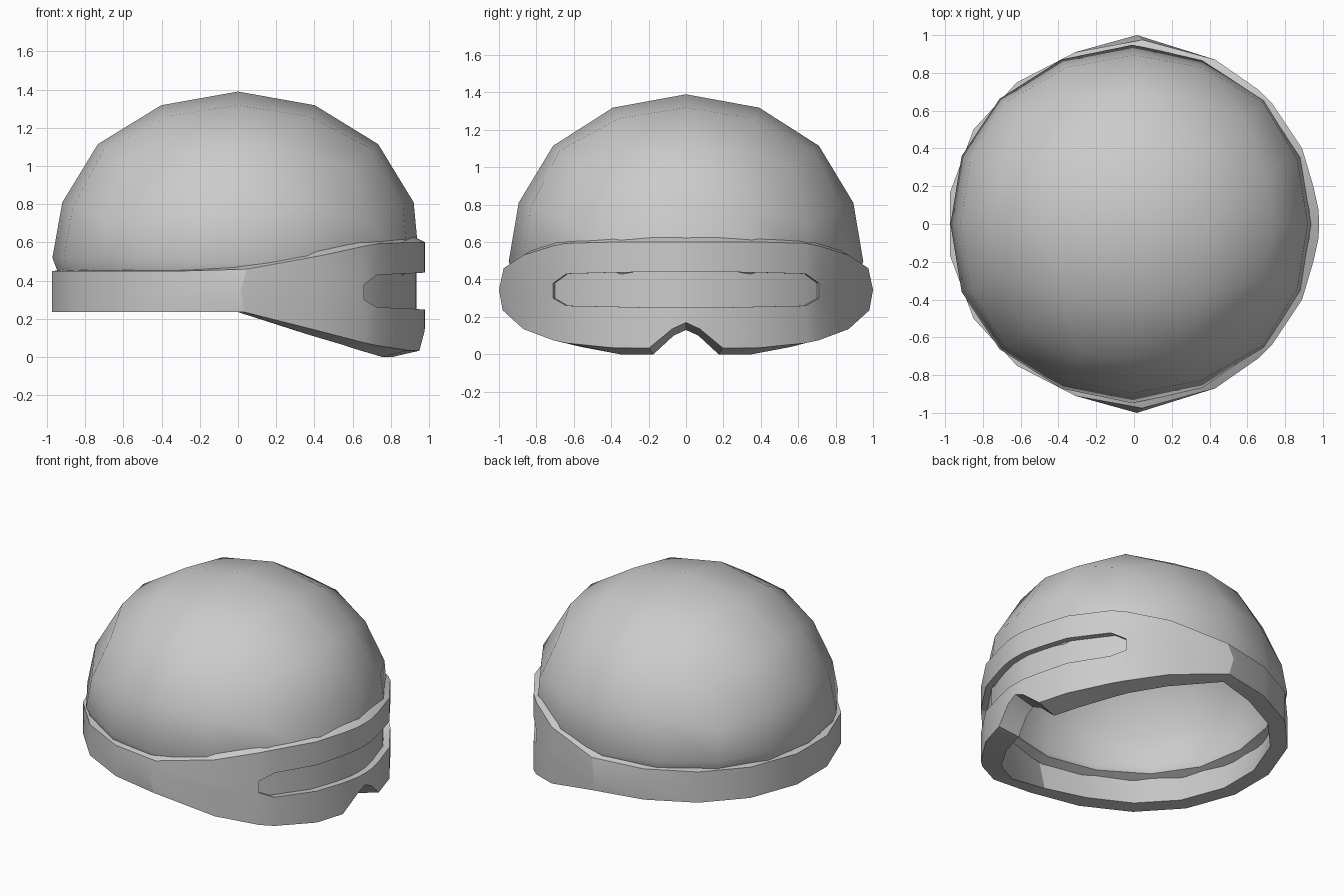
import bpy, bmesh, math

if "Cube" in bpy.data.objects:
    bpy.data.objects.remove(bpy.data.objects["Cube"])


def make(name, bm):
    bmesh.ops.recalc_face_normals(bm, faces=bm.faces)
    me = bpy.data.meshes.new(name)
    bm.to_mesh(me)
    bm.free()
    ob = bpy.data.objects.new(name, me)
    bpy.context.collection.objects.link(ob)
    bpy.ops.object.select_all(action='DESELECT')
    ob.select_set(True)
    bpy.context.view_layer.objects.active = ob
    return ob


# helmet dome: upper half of a cube-sphere, slightly squared, with a short skirt
bm = bmesh.new()
bmesh.ops.create_cube(bm, size=2)
bmesh.ops.subdivide_edges(bm, edges=bm.edges[:], cuts=3, use_grid_fill=True)
bmesh.ops.delete(bm, geom=[v for v in bm.verts if v.co.z < -0.1], context='VERTS')
for v in bm.verts:
    for i in range(3):
        v.co[i] = math.tan(v.co[i] * math.pi / 4)
    d = v.co.normalized()
    f = 1 + 0.08 * d.z ** 2
    fx = f + 0.03 * (2 * d.x * d.y) ** 2 + 0.03 * (2 * d.x * d.z) ** 2
    fy = f + 0.02 * (2 * d.y * d.z) ** 2 - 0.01 * (2 * d.x * d.y) ** 2
    v.co = (0.97 * fx * d.x, 0.948 * fy * d.y, 0.45 + 0.94 * d.z)
    if d.z < 0.01:
        v.co.x = 0.962 * fx * d.x - 0.01
        v.co.z = 0.495 - 0.025 * d.x
rim = [e for e in bm.edges if e.is_boundary]
skirt = bmesh.ops.extrude_edge_only(bm, edges=rim)['geom']
for v in skirt:
    if isinstance(v, bmesh.types.BMVert):
        v.co = (v.co.x * 0.965, v.co.y * 0.965, 0.43)
dome = make("helmet_dome", bm)
shell = dome.modifiers.new("shell", 'SOLIDIFY')
shell.thickness = 0.065
shell.offset = -1
bpy.ops.object.modifier_apply(modifier="shell")
bpy.ops.object.shade_smooth_by_angle(angle=math.radians(40))

# headband and visor: one ring of cross-sections, from the back round to the nose
band = [(-.975, .165), (-.85, .5), (-.62, .75), (-.31, .91)]
visor = [
    # x, y, outer bottom, outer top, inner bottom, inner top, slot low, slot high, recess
    (.43, .87, .135, .53, .118, .555, .32, .37, 0),
    (.66, .71, .075, .58, .06, .605, .30, .38, 0),
    (.66, .71, .075, .58, .06, .605, .30, .38, 1),
    (.73, .64, .06, .593, .04, .61, .26, .43, 1),
    (.89, .40, .035, .60, 0, .622, .255, .437, 1),
    (.95, .198, .033, .60, 0, .625, .25, .44, 1),
    (.977, .075, .135, .60, .10, .625, .25, .442, 1),
    (.98, 0, .17, .60, .13, .625, .25, .442, 1),
]


def section(x, y, ob, ot, ib, it, s0, s1, rec):
    rx, ry = x - 0.045 * rec, y * (1 - 0.012 * rec)
    k = .85 if x > 0 else .89
    return [(x, y, ob), (x, y, s0), (rx, ry, s0), (rx, ry, s1),
            (x, y, s1), (x, y, ot), (x * .95, y * .95, it), (x * k, y * .88, ib)]


half = [section(x, y, .235, .45, .235, .455, .345, .345, 0) for x, y in band]
# pointed join between band and visor at the temple
tip = section(.045, .975, .235, .46, .235, .465, .345, .345, 0)
tip[0] = (.035, .98, .235)
for i in range(1, 5):
    tip[i] = (.015, 1.0, .345)
tip[6] = (.01, .93, .475)
tip[7] = (0, .88, .235)
half.append(tip)
half += [section(*s) for s in visor]
ring = half + [[(x, -y, z) for x, y, z in s] for s in half[-2::-1]]

bm = bmesh.new()
loops = [[bm.verts.new(p) for p in s] for s in ring]
n = len(loops)
for i in range(n):
    a, b = loops[i], loops[(i + 1) % n]
    for j in range(8):
        k = (j + 1) % 8
        bm.faces.new((a[j], a[k], b[k], b[j]))
bmesh.ops.remove_doubles(bm, verts=bm.verts[:], dist=0.0005)
visor_ob = make("headband_and_visor", bm)
bpy.ops.object.shade_smooth_by_angle(angle=math.radians(28))
# crisp edge at the temple join
verts = visor_ob.data.vertices
for e in visor_ob.data.edges:
    if all(abs(verts[i].co.x) < .06 and abs(verts[i].co.y) > .96 for i in e.vertices):
        e.use_edge_sharp = True
